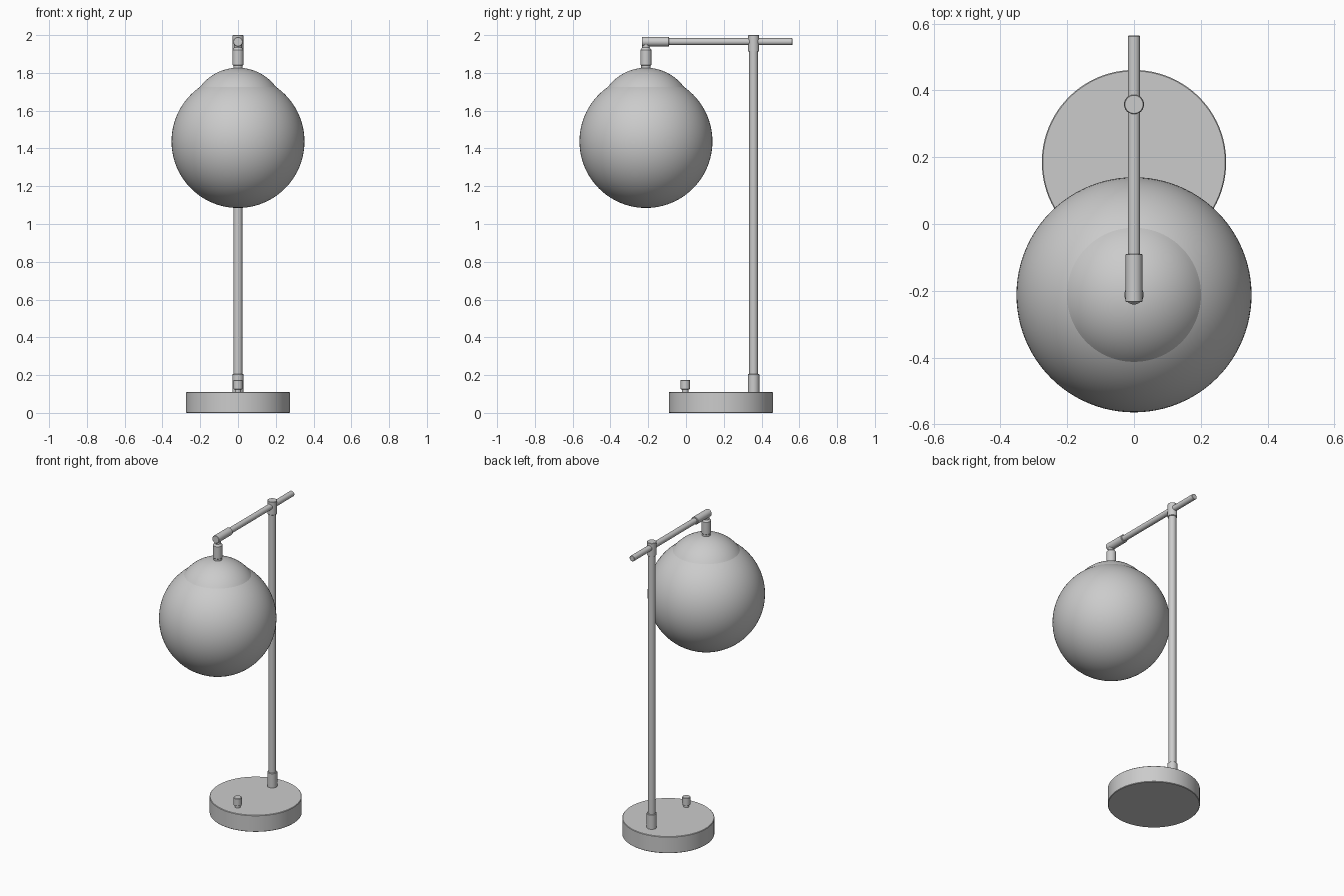
import bpy, bmesh, math
from mathutils import Matrix, Vector

if "Cube" in bpy.data.objects:
    bpy.data.objects.remove(bpy.data.objects["Cube"])

metal = bpy.data.materials.new("plain grey")
metal.diffuse_color = (0.6, 0.6, 0.6, 1)
metal.use_nodes = True
metal.node_tree.nodes["Principled BSDF"].inputs["Base Color"].default_value = metal.diffuse_color


def lathe(name, profile, origin=(0, 0, 0), along_y=False, steps=64):
    """Turn a (radius, height) profile around its axis."""
    bm = bmesh.new()
    verts = [bm.verts.new((r, 0, h)) for r, h in profile]
    edges = [bm.edges.new(p) for p in zip(verts, verts[1:])]
    bmesh.ops.spin(bm, geom=verts + edges, cent=(0, 0, 0), axis=(0, 0, 1),
                   angle=2 * math.pi, steps=steps)
    bmesh.ops.remove_doubles(bm, verts=bm.verts, dist=1e-5)
    if along_y:
        bm.transform(Matrix.Rotation(-math.pi / 2, 4, 'X'))
    bm.transform(Matrix.Translation(Vector(origin)))
    bmesh.ops.recalc_face_normals(bm, faces=bm.faces)
    mesh = bpy.data.meshes.new(name)
    bm.to_mesh(mesh)
    bm.free()
    mesh.materials.append(metal)
    ob = bpy.data.objects.new(name, mesh)
    bpy.context.collection.objects.link(ob)
    bpy.ops.object.select_all(action='DESELECT')
    ob.select_set(True)
    bpy.context.view_layer.objects.active = ob
    bpy.ops.object.shade_smooth_by_angle(angle=math.radians(35))
    return ob


def rod(name, r, a, b, origin, along_y=False, c=0.002):
    """Closed cylinder from a to b with a tiny edge chamfer."""
    return lathe(name, [(0, a), (r - c, a), (r, a + c), (r, b - c), (r - c, b), (0, b)],
                 origin, along_y, 40)


def arc(radius, centre, a0, a1, n):
    """Arc profile; angles in degrees measured up from the equator."""
    angles = [math.radians(a0 + (a1 - a0) * i / n) for i in range(n + 1)]
    return [(max(0, radius * math.cos(t)) if abs(math.cos(t)) > 1e-6 else 0,
             centre + radius * math.sin(t)) for t in angles]


POLE = (0, 0.358, 0)
LAMP = (0, -0.212, 0)
ARM_Z = 1.965

# Round base and switch
lathe("base", [(0, 0), (0.273, 0), (0.276, 0.003), (0.276, 0.107), (0.273, 0.11), (0, 0.11)],
      (0, 0.185, 0), steps=96)
lathe("switch", [(0, 0.105), (0.017, 0.105), (0.017, 0.124), (0.025, 0.126),
                 (0.025, 0.172), (0.022, 0.175), (0, 0.175)], (0, -0.004, 0), steps=32)

# Upright pole with its two collars
rod("pole", 0.0235, 0.105, 1.95, POLE)
rod("pole_foot_collar", 0.03, 0.105, 0.206, POLE)
rod("pole_top_collar", 0.029, 1.912, 2.0, POLE)

# Horizontal arm and end sleeve
rod("arm", 0.0185, -0.12, 0.564, (0, 0, ARM_Z), True)
rod("arm_sleeve", 0.025, -0.234, -0.09, (0, 0, ARM_Z), True)

# Lamp holder hanging below the sleeve
lathe("lamp_holder", [(0, 1.815), (0.025, 1.815), (0.025, 1.838), (0.029, 1.842),
                      (0.029, 1.922), (0.02, 1.934), (0.02, 1.952), (0, 1.952)],
      LAMP, steps=40)

# Globe shade and the dome cap on top of it
lathe("globe", arc(0.352, 1.437, -90, 90, 48), LAMP, steps=96)
rim = math.degrees(math.asin(0.148 / 0.25))
lathe("cap", [(0, 1.725)] + arc(0.25, 1.577, rim, 90, 16), LAMP, steps=96)
